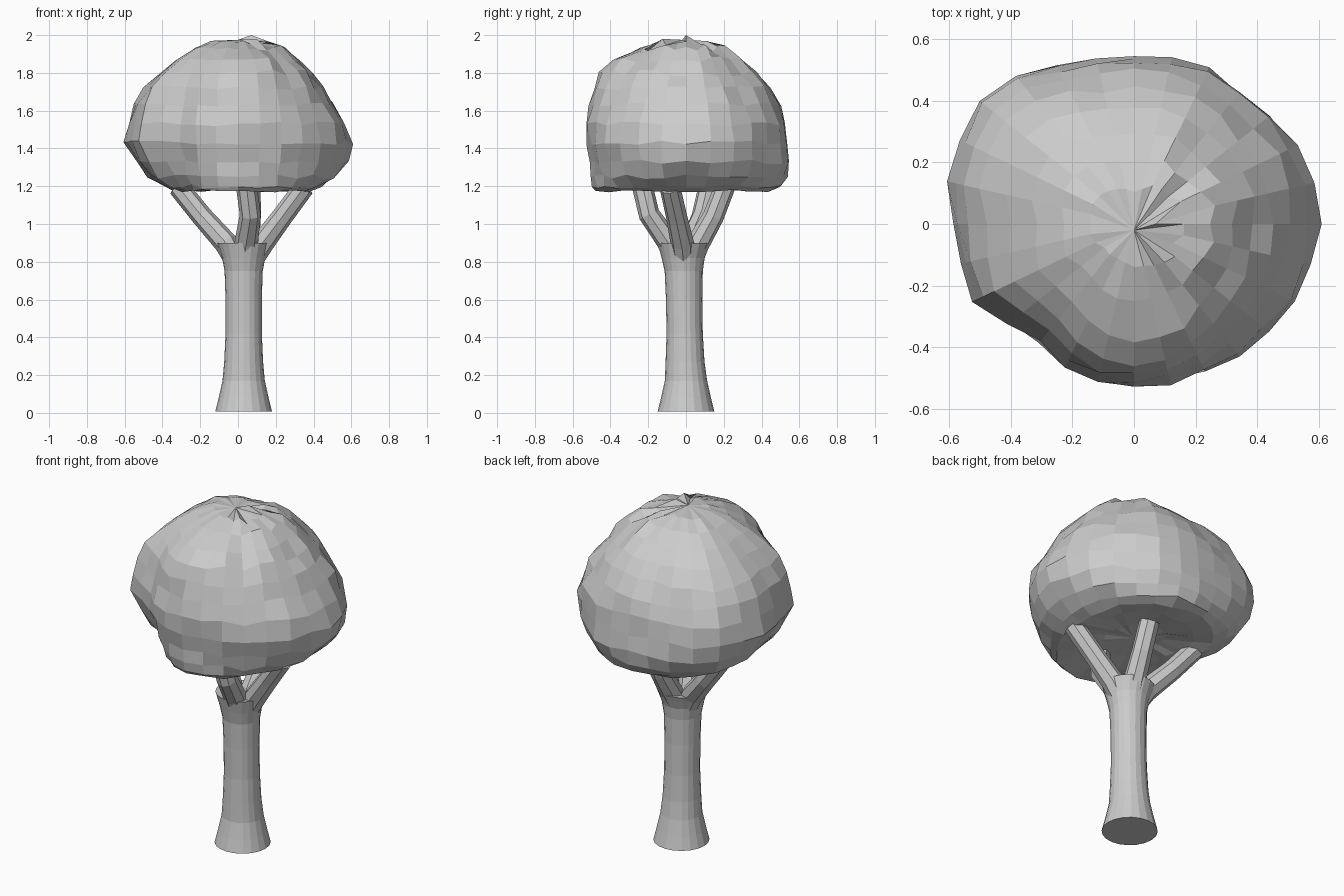
import bpy, bmesh, math, random
from mathutils import Vector

if "Cube" in bpy.data.objects:
    bpy.data.objects.remove(bpy.data.objects["Cube"])

random.seed(4)
grey = bpy.data.materials.new("plain grey")
grey.diffuse_color = (0.6, 0.6, 0.6, 1)
grey.use_nodes = True
grey.node_tree.nodes["Principled BSDF"].inputs["Base Color"].default_value = grey.diffuse_color


def loft(name, rings, low=None, high=None):
    """Skin a list of point rings; close the ends with a cap or a fan to a point."""
    bm = bmesh.new()
    rows = [[bm.verts.new(p) for p in ring] for ring in rings]
    n = len(rows[0])
    for a, b in zip(rows, rows[1:]):
        for i in range(n):
            j = (i + 1) % n
            bm.faces.new((a[i], a[j], b[j], b[i]))
    for row, tip in ((rows[0], low), (rows[-1], high)):
        if tip:
            v = bm.verts.new(tip)
            for i in range(n):
                bm.faces.new((row[i], row[(i + 1) % n], v))
        else:
            bm.faces.new(row)
    bmesh.ops.recalc_face_normals(bm, faces=bm.faces)
    me = bpy.data.meshes.new(name)
    bm.to_mesh(me)
    bm.free()
    me.materials.append(grey)
    ob = bpy.data.objects.new(name, me)
    bpy.context.collection.objects.link(ob)
    return ob


def circle(centre, radius, axis, n):
    """Ring of n points around an axis that points mostly up."""
    u = Vector((0, 1, 0)).cross(axis).normalized()
    v = axis.cross(u).normalized()
    return [centre + radius * (u * math.cos(t) + v * math.sin(t))
            for t in (math.tau * i / n for i in range(n))]


# Trunk: flared base, slim middle, wider crown: (z, centre y, radius)
up = Vector((0, 0, 1))
trunk = [(.008, 0, .150), (.08, 0, .132), (.17, 0, .112), (.27, -.005, .103), (.42, -.007, .096),
         (.6, -.01, .096), (.75, -.012, .101), (.82, -.015, .114), (.87, -.012, .130),
         (.90, -.01, .140)]
loft("trunk", [circle(Vector((.03, y, z)), r, up, 20) for z, y, r in trunk],
     high=(.035, -.01, .875))

# Four branches rising from the trunk into the crown
paths = {
    "left_branch": [(.0, .0, .78), (-.065, .025, .90), (-.19, .085, 1.04), (-.315, .12, 1.195)],
    "right_branch": [(.06, -.01, .78), (.13, -.02, .90), (.235, -.05, 1.04), (.35, -.085, 1.195)],
    "front_branch": [(.03, -.04, .78), (.045, -.095, .91), (.065, -.195, 1.05), (.045, -.23, 1.195)],
    "back_branch": [(.03, .02, .78), (.05, .06, .89), (.065, .145, 1.04), (.065, .205, 1.195)],
}
for name, path in paths.items():
    pts = [Vector(p) for p in path]
    rings = []
    for i, p in enumerate(pts):
        axis = (pts[min(i + 1, 3)] - pts[max(i - 1, 0)]).normalized()
        rings.append(circle(p, (.055, .062, .056, .055)[i], axis, 8))
    loft(name, rings)

# Crown outline seen from above, and its profile on the left, right, front and back
outline = [(.60, .10), (.56, .22), (.40, .40), (.25, .51), (-.06, .54), (-.22, .53), (-.42, .48),
           (-.515, .41), (-.60, .18), (-.58, -.03), (-.54, -.25), (-.48, -.305), (-.35, -.34),
           (-.15, -.51), (-.02, -.54), (.25, -.475), (.36, -.42), (.56, -.18), (.60, 0)]
polar = sorted((math.atan2(y, x) % math.tau, math.hypot(x, y)) for x, y in outline)
polar = [(polar[-1][0] - math.tau, polar[-1][1])] + polar + [(polar[0][0] + math.tau, polar[0][1])]
profile = [(1.175, .50, .62, .88, .82), (1.20, .62, .73, .91, .92), (1.25, .77, .86, .92, .97),
           (1.33, .89, .96, .93, .98), (1.43, .99, 1, .97, .97), (1.53, .96, .95, .99, .95),
           (1.63, .91, .86, .94, .90), (1.72, .82, .74, .91, .80), (1.80, .69, .64, .86, .69),
           (1.87, .54, .54, .71, .54), (1.93, .39, .42, .47, .38), (1.965, .24, .28, .25, .2)]


def reach(t):
    for (a, r), (b, s) in zip(polar, polar[1:]):
        if a <= t <= b:
            return r + (s - r) * (t - a) / (b - a)


sides = 28
rings = []
for z, left, right, front, back in profile:
    ring = []
    for i in range(sides):
        t = math.tau * i / sides
        c, s = math.cos(t), math.sin(t)
        k = c * c * (right if c > 0 else left) + s * s * (back if s > 0 else front)
        # rougher leaves on the right of the top
        rough = .012 if z < 1.75 else .018 if c > .3 else .006
        r = reach(t) * k + random.uniform(-rough, rough)
        dz = random.uniform(-rough, rough) if z > 1.18 else random.uniform(-.008, .01)
        ring.append((r * c, r * s, z + dz))
    rings.append(ring)
# two inner rings give the slightly hollow underside
rim = rings[0]
for k, z in ((.75, 1.185), (.4, 1.20)):
    rings.insert(0, [(x * k, y * k, z + random.uniform(-.01, .01)) for x, y, _ in rim])
rings[-1][1] = (.07, .0, 2.0)
loft("crown", rings, low=(0, 0, 1.21), high=(0, -.02, 1.975))
